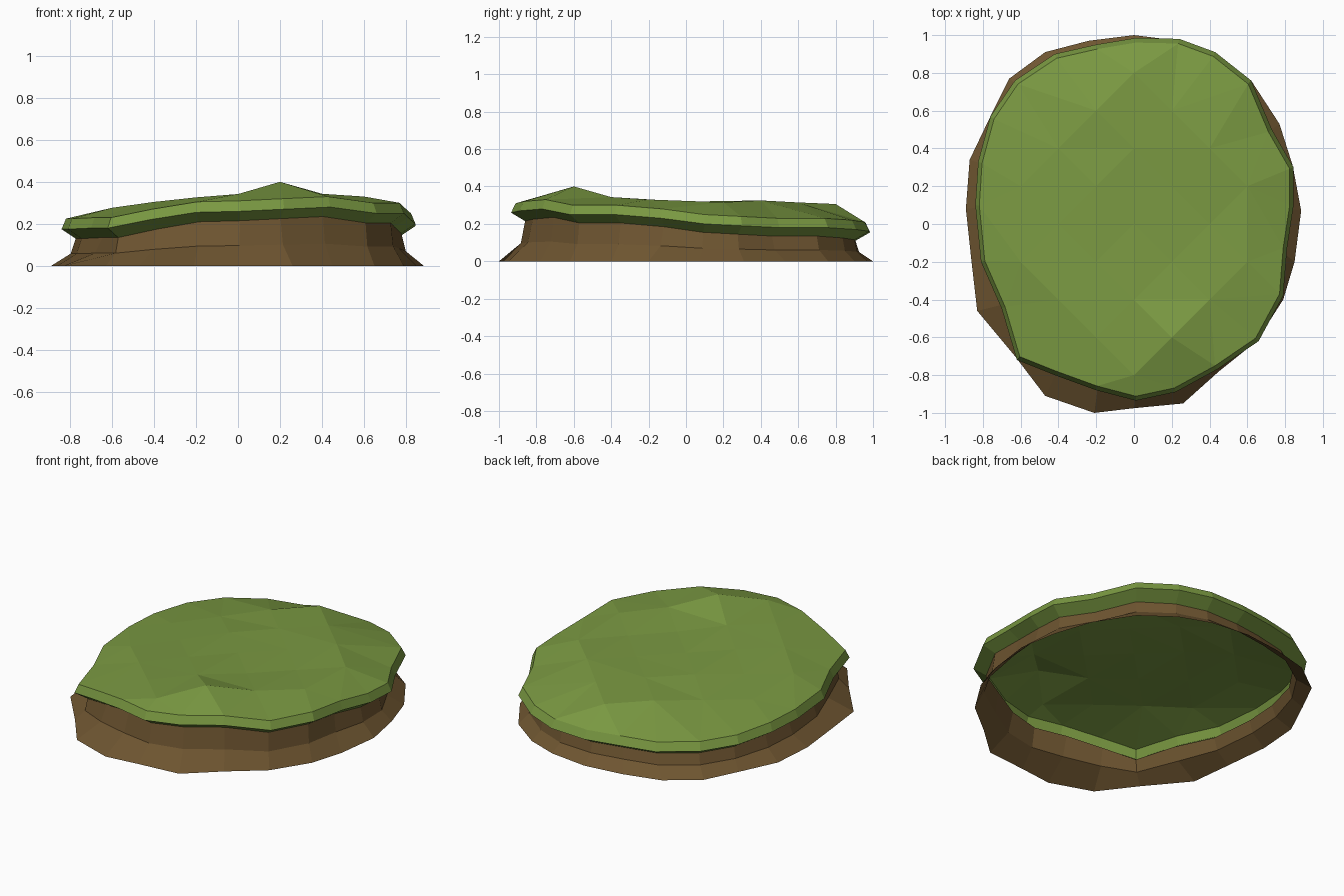
import bpy, bmesh, math, random
from mathutils import Vector
from mathutils.geometry import delaunay_2d_cdt

if "Cube" in bpy.data.objects:
    bpy.data.objects.remove(bpy.data.objects["Cube"])

random.seed(4)

# Outlines, clockwise from the back: foot of the soil bank, and outer rim of the turf (x, y, z)
FOOT = [(0, 1), (.24, .97), (.43, .9), (.62, .76), (.77, .53), (.84, .31), (.885, .07), (.85, -.2),
        (.79, -.4), (.65, -.62), (.45, -.78), (.26, -.95), (0, -.975), (-.21, -1), (-.47, -.91),
        (-.63, -.7), (-.83, -.46), (-.86, -.2), (-.89, .08), (-.87, .34), (-.76, .57), (-.66, .77),
        (-.47, .91), (-.24, .97)]
RIM = [(.01, .985, .155), (.24, .98, .16), (.43, .91, .17), (.62, .76, .18), (.73, .5, .18),
       (.845, .3, .19), (.845, .1, .2), (.81, -.13, .23), (.79, -.38, .25), (.66, -.62, .25),
       (.44, -.77, .28), (.22, -.89, .27), (.01, -.935, .26), (-.2, -.88, .255), (-.42, -.8, .22),
       (-.62, -.72, .18), (-.7, -.45, .18), (-.81, -.2, .175), (-.84, .1, .175), (-.825, .33, .175),
       (-.76, .57, .17), (-.63, .76, .165), (-.42, .9, .16), (-.2, .95, .16)]
N = len(RIM)


def material(name, rgb):
    m = bpy.data.materials.new(name)
    m.diffuse_color = (*rgb, 1)
    m.use_nodes = True
    m.node_tree.nodes["Principled BSDF"].inputs["Base Color"].default_value = m.diffuse_color
    return m


def ring_at(scale, dz):
    return [Vector((x * scale, y * scale, z + dz)) for x, y, z in RIM]


def skin(bm, rings):
    """Join stacked rings with outward-facing quads and return the last ring."""
    rows = [[bm.verts.new(p) for p in r] for r in rings]
    for lo, up in zip(rows, rows[1:]):
        for i in range(N):
            j = (i + 1) % N
            bm.faces.new((lo[j], lo[i], up[i], up[j]))
    return rows[-1]


def finish(bm, name, mat):
    me = bpy.data.meshes.new(name)
    bm.to_mesh(me)
    bm.free()
    me.materials.append(mat)
    ob = bpy.data.objects.new(name, me)
    bpy.context.collection.objects.link(ob)


def height(x, y):
    """Gently domed turf with a small peak at the front and a shallow dip."""
    h = .325 + .04 * x - .02 * y - .07 * x * x
    h += .058 * math.exp(-((x - .2) ** 2 + (y + .6) ** 2) / .02)
    h -= .02 * math.exp(-((x - .3) ** 2 + (y + .05) ** 2) / .04)
    return h


# Soil bank: open flared wall
under = ring_at(.92, -.045)
foot = [Vector((x, y, 0)) for x, y in FOOT]
middle = []
for f, u in zip(foot, under):
    p = f.lerp(u, .8)
    p.z = u.z * .45
    middle.append(p)
bm = bmesh.new()
skin(bm, [foot, middle, under])
finish(bm, "soil_bank", material("soil brown", (.156, .091, .030)))

# Turf cap: overhanging lip and faceted top
bm = bmesh.new()
edge = skin(bm, [under, ring_at(1, 0), ring_at(.975, .05)])
pts = [v.co.to_2d() for v in edge]
for i in range(-4, 5):
    for j in range(-4, 5):
        x, y = i * .2, j * .2
        if (i + j) % 2 == 0 and (x / .7) ** 2 + (y / .83) ** 2 <= 1:
            pts.append(Vector((x, y)))
co, _, tris, orig, _, _ = delaunay_2d_cdt(pts, [(i, (i + 1) % N) for i in range(N)], [], 1, 1e-5)
verts = []
for p, src in zip(co, orig):
    if src and src[0] < N:
        verts.append(edge[src[0]])
    else:
        jitter = 0 if p.y < -.5 else random.uniform(-.006, .006)
        verts.append(bm.verts.new((p.x, p.y, height(p.x, p.y) + jitter)))
for t in tris:
    f = bm.faces.new([verts[k] for k in t])
    f.normal_update()
    if f.normal.z < 0:
        f.normal_flip()
finish(bm, "turf_cap", material("grass green", (.195, .319, .054)))
